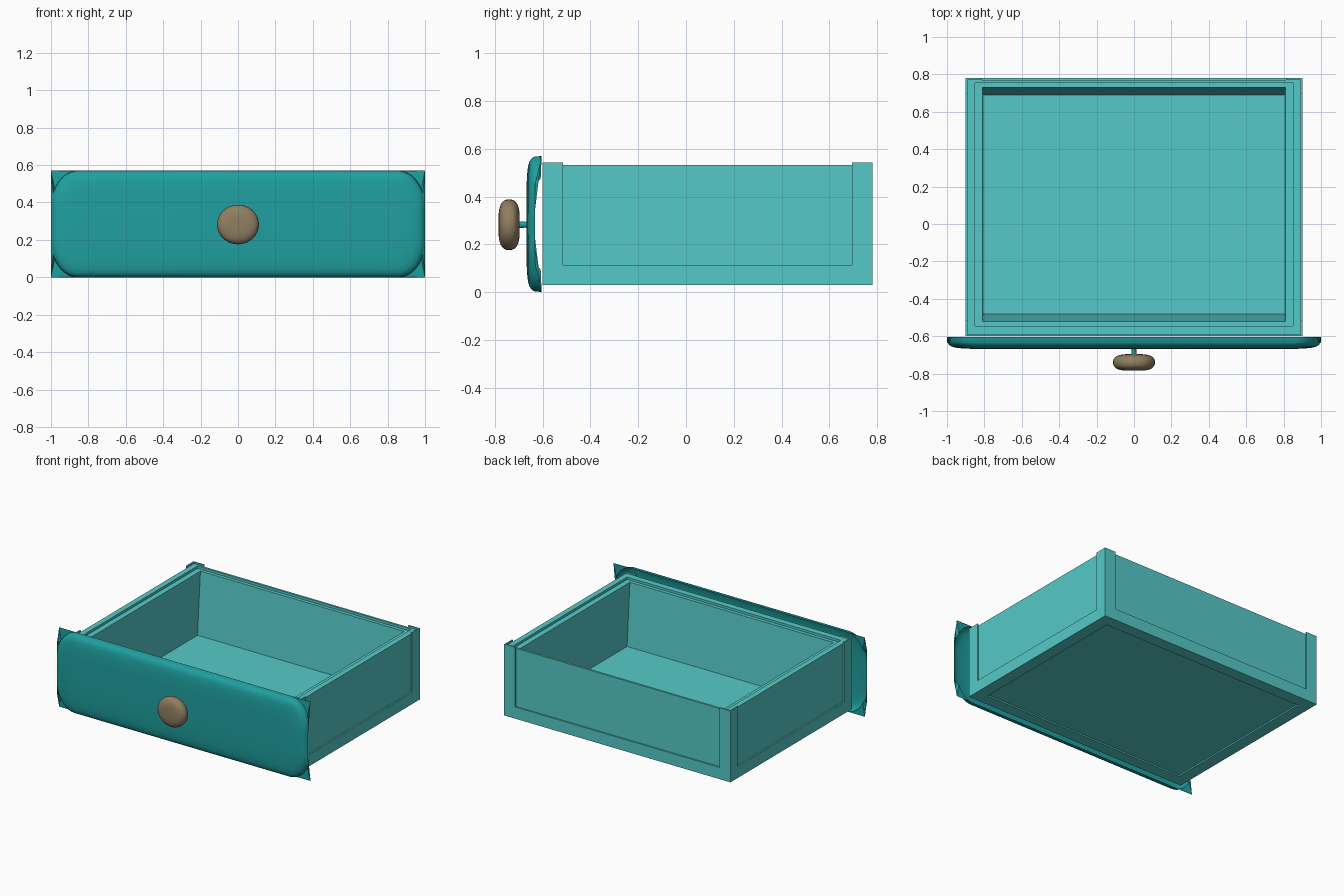
import bpy, bmesh, math

cube = bpy.data.objects.get("Cube")
if cube:
    bpy.data.objects.remove(cube, do_unlink=True)


def material(name, rgb):
    m = bpy.data.materials.new(name)
    m.use_nodes = True
    m.diffuse_color = (*rgb, 1)
    m.node_tree.nodes["Principled BSDF"].inputs["Base Color"].default_value = (*rgb, 1)
    return m


BOX = material("light teal", (0.09, 0.59, 0.58))
FRONT = material("deep teal", (0.014, 0.35, 0.35))
WOOD = material("brown", (0.285, 0.21, 0.12))


def loft(name, rings, mat, caps=(True, True), loop=False, smooth=False):
    """Join matching rings of points with quads and optionally cap the ends."""
    bm = bmesh.new()
    rows = [[bm.verts.new(p) for p in ring] for ring in rings]
    pairs = list(zip(rows, rows[1:])) + ([(rows[-1], rows[0])] if loop else [])
    for a, b in pairs:
        for i in range(len(a)):
            j = (i + 1) % len(a)
            bm.faces.new((a[i], a[j], b[j], b[i]))
    if not loop:
        for use, row in zip(caps, (rows[0], rows[-1])):
            if use:
                bm.faces.new(row)
    bmesh.ops.remove_doubles(bm, verts=bm.verts, dist=0.0002)
    bmesh.ops.recalc_face_normals(bm, faces=bm.faces)
    me = bpy.data.meshes.new(name)
    bm.to_mesh(me)
    bm.free()
    me.materials.append(mat)
    ob = bpy.data.objects.new(name, me)
    bpy.context.collection.objects.link(ob)
    if smooth:
        bpy.ops.object.select_all(action='DESELECT')
        ob.select_set(True)
        bpy.context.view_layer.objects.active = ob
        bpy.ops.object.shade_smooth_by_angle(angle=math.radians(40))
    return ob


# Drawer box footprint
X, Y0, Y1 = 0.9, -0.6, 0.78
ARM = 0.086      # width of the corner posts and bottom frame
SKIN = 0.01      # how far the frame stands out from the walls


def rect(inset, z, y_front=None, y_back=None):
    a = Y0 + inset if y_front is None else y_front
    b = Y1 - inset if y_back is None else y_back
    w = X - inset
    return [(-w, a, z), (w, a, z), (w, b, z), (-w, b, z)]


# Walls with a stepped rim, sloping inner front and back, and the floor
loft("drawer_tub", [
    rect(SKIN, 0.04), rect(SKIN, 0.532),
    rect(0.05, 0.532, -0.545, 0.755), rect(0.05, 0.515, -0.545, 0.755),
    rect(0.09, 0.515, -0.52, 0.73), rect(0.095, 0.07, -0.48, 0.69),
], BOX)

# Frame around the foot of the box
loft("bottom_frame", [rect(0, 0.03), rect(0, 0.114), rect(SKIN, 0.114),
                      rect(SKIN, 0.04), rect(ARM, 0.04), rect(ARM, 0.03)],
     BOX, loop=True)

# Thin angle-shaped corner posts
ELL = [(0, 0), (ARM, 0), (ARM, SKIN), (SKIN, SKIN), (SKIN, ARM), (0, ARM)]
for side, sx in (("right", -1), ("left", 1)):
    for end, y, sy in (("front", Y0, 1), ("back", Y1, -1)):
        loft(f"{end}_{side}_post",
             [[(sx * (X - u), y + sy * v, z) for u, v in ELL] for z in (0.11, 0.543)], BOX)


# Pillowed front panel: square rear rim flowing into a rounded face
def panel_ring(y, inset, rx, rz, scoop=0):
    w, h, zc = 1 - inset, 0.285 - inset, 0.285
    pts = []

    def add(x, z):
        # The rim is set forward at mid height on each end, leaving a gap behind
        gap = scoop if abs(x) > 0.95 and abs(z) < 0.18 else 0
        pts.append((x, y - gap, zc + z))

    for k, (sx, sz) in enumerate(((1, 1), (-1, 1), (-1, -1), (1, -1))):
        for i in range(13):
            a = (k + i / 12) * math.pi / 2
            add(sx * (w - rx) + rx * math.cos(a), sz * (h - rz) + rz * math.sin(a))
        if k % 2:
            for t in (0.2, 0.35, 0.5, 0.65, 0.8):
                add(sx * w, sz * (h - rz) * (1 - 2 * t))
    return pts


RX, RZ = 0.14, 0.19
loft("front_panel", [
    panel_ring(-0.604, 0, 0, 0, 0.027),
    panel_ring(-0.608, 0.001, RX, RZ, 0.024),
    panel_ring(-0.633, 0.003, RX, RZ),
    panel_ring(-0.645, 0.01, RX, RZ),
    panel_ring(-0.654, 0.022, RX, RZ),
    panel_ring(-0.661, 0.044, RX, RZ),
    panel_ring(-0.665, 0.08, RX, RZ),
    panel_ring(-0.668, 0.14, 0.1, 0.12),
], FRONT, caps=(False, True), smooth=True)


# Knob and stem, turned about the y axis
def circle(y, rx, rz, n=32):
    return [(rx * math.cos(i * math.tau / n), y, 0.282 + rz * math.sin(i * math.tau / n))
            for i in range(n)]


loft("knob_stem", [circle(y, r, r) for y, r in
                   ((-0.66, 0.02), (-0.672, 0.012), (-0.71, 0.016))],
     FRONT, smooth=True)

knob = []
for i in range(1, 16):
    a = math.pi * i / 16
    c, s = math.cos(a), math.sin(a)
    y = -0.74 + 0.045 * math.copysign(abs(c) ** 0.8, c)
    knob.append(circle(y, 0.112 * s ** 0.6, 0.106 * s ** 0.6))
loft("knob", knob, WOOD, smooth=True)
